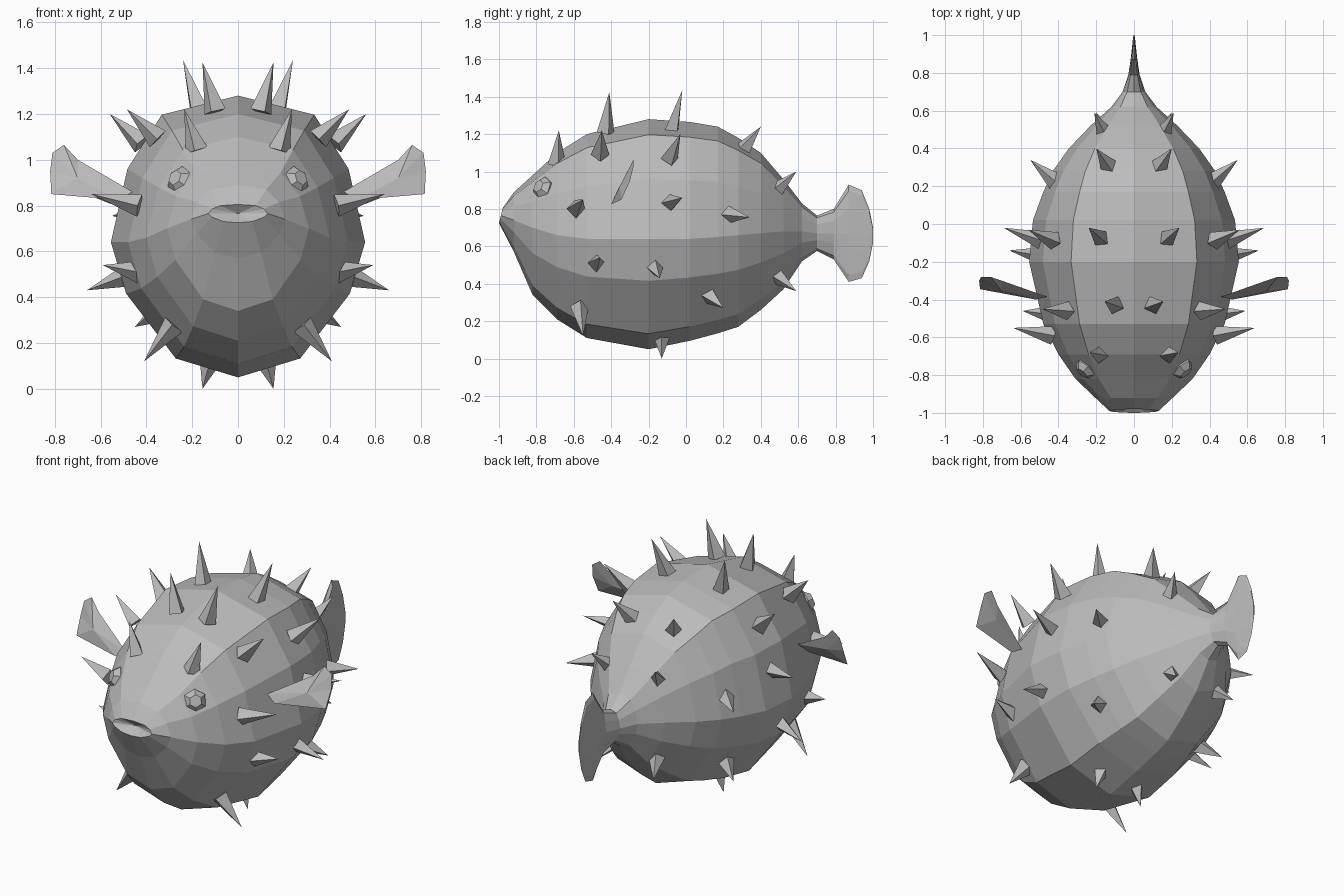
import bpy, bmesh, math
from mathutils import Vector

if "Cube" in bpy.data.objects:
    bpy.data.objects.remove(bpy.data.objects["Cube"])

grey = bpy.data.materials.new("grey_skin")
grey.diffuse_color = (0.5, 0.5, 0.5, 1)
grey.use_nodes = True
grey.node_tree.nodes["Principled BSDF"].inputs["Base Color"].default_value = grey.diffuse_color


def finish(name, bm):
    bmesh.ops.recalc_face_normals(bm, faces=bm.faces)
    me = bpy.data.meshes.new(name)
    bm.to_mesh(me)
    bm.free()
    me.materials.append(grey)
    ob = bpy.data.objects.new(name, me)
    bpy.context.collection.objects.link(ob)
    return ob


# Body and tail: rings of (y, half width, top, middle, bottom)
rings = [
    (-0.99, .13, .805, .765, .725), (-0.92, .205, .89, .74, .57),
    (-0.82, .31, .98, .70, .34), (-0.69, .40, 1.10, .66, .21),
    (-0.53, .48, 1.20, .64, .11), (-0.20, .555, 1.28, .64, .05),
    (0.02, .535, 1.265, .64, .095), (0.17, .48, 1.24, .65, .135),
    (0.28, .43, 1.18, .66, .17), (0.40, .345, 1.10, .67, .26),
    (0.52, .23, .96, .68, .37), (0.62, .12, .83, .68, .52),
    (0.70, .06, .765, .67, .575), (0.79, .03, .80, .67, .53),
    (0.87, .018, .93, .67, .41), (0.94, .01, .90, .67, .43),
    (0.98, .006, .80, .66, .52), (1.0, .003, .70, .66, .62)]
# Half section, from back ridge to belly ridge
half = [(0, 1), (.6, .87), (.87, .5), (1, 0), (.88, -.38), (.49, -.86), (0, -1)]
section = half + [(-x, z) for x, z in half[-2:0:-1]]
n = len(section)

bm = bmesh.new()
loops = []
for i, (y, w, top, mid, bot) in enumerate(rings):
    loop = []
    for sx, sz in section:
        z = mid + sz * ((top - mid) if sz > 0 else (mid - bot))
        lip = 0.01 * sz if i == 0 else 0
        loop.append(bm.verts.new((sx * w, y + lip, z)))
    loops.append(loop)
for a, b in zip(loops, loops[1:]):
    for k in range(n):
        bm.faces.new((a[k], a[(k + 1) % n], b[(k + 1) % n], b[k]))
bm.faces.new(loops[-1])
# Mouth: hollow closing on a point behind the lips
throat = bm.verts.new((0, -0.95, .765))
for k in range(n):
    bm.faces.new((loops[0][k], loops[0][(k + 1) % n], throat))
finish("body", bm)


def cone(bm, base, tip, r1, r2, sides):
    base, tip = Vector(base), Vector(tip)
    d = tip - base
    rot = d.to_track_quat('Z', 'Y').to_matrix().to_4x4()
    rot.translation = (base + tip) / 2
    bmesh.ops.create_cone(bm, cap_ends=True, segments=sides, radius1=r1,
                          radius2=r2, depth=d.length, matrix=rot)


# Spikes: base and tip on the right side
spikes = [
    ((.10, -.43, 1.21), (.155, -.41, 1.425)), ((.17, -.08, 1.21), (.24, -.02, 1.435)),
    ((.18, -.69, 1.04), (.235, -.68, 1.22)), ((.35, -.46, 1.09), (.485, -.45, 1.22)),
    ((.42, -.09, 1.07), (.56, -.03, 1.20)), ((.13, .30, 1.11), (.20, .40, 1.24)),
    ((.15, .47, .89), (.21, .59, 1.0)), ((.41, .22, .77), (.55, .34, .755)),
    ((.48, -.09, .83), (.69, -.02, .86)), ((.43, -.59, .80), (.64, -.55, .85)),
    ((.48, -.17, .495), (.66, -.14, .43)), ((.43, -.48, .51), (.59, -.46, .54)),
    ((.28, -.57, .28), (.41, -.55, .12)), ((.34, .12, .34), (.45, .20, .27)),
    ((.14, .47, .45), (.20, .59, .36)), ((.12, -.13, .13), (.155, -.13, 0))]
for side, s in (("right", 1), ("left", -1)):
    bm = bmesh.new()
    for (bx, by, bz), (tx, ty, tz) in spikes:
        cone(bm, (s * bx, by, bz), (s * tx, ty, tz), .05, 0, 4)
    finish(side + "_spikes", bm)

    # Eyes: six-sided studs with bevelled fronts
    bm = bmesh.new()
    p = Vector((s * .245, -.755, .905))
    d = Vector((s * .62, -.70, .35)).normalized()
    cone(bm, p - d * .06, p + d * .02, .05, .064, 6)
    cone(bm, p + d * .02, p + d * .05, .064, .035, 6)
    finish(side + "_eye", bm)

    # Side fins: thin curved paddles
    outline = [(.46, -.385, .86), (.70, -.30, 1.0), (.76, -.28, 1.065),
               (.81, -.28, 1.03), (.82, -.30, .95), (.815, -.345, .85),
               (.52, -.40, .825)]
    bm = bmesh.new()
    rim = [bm.verts.new((s * x, y, z)) for x, y, z in outline]
    for y in (-.315, -.355):
        c = bm.verts.new((s * .70, y, .92))
        for k in range(len(rim)):
            bm.faces.new((rim[k], rim[(k + 1) % len(rim)], c))
    finish(side + "_fin", bm)
